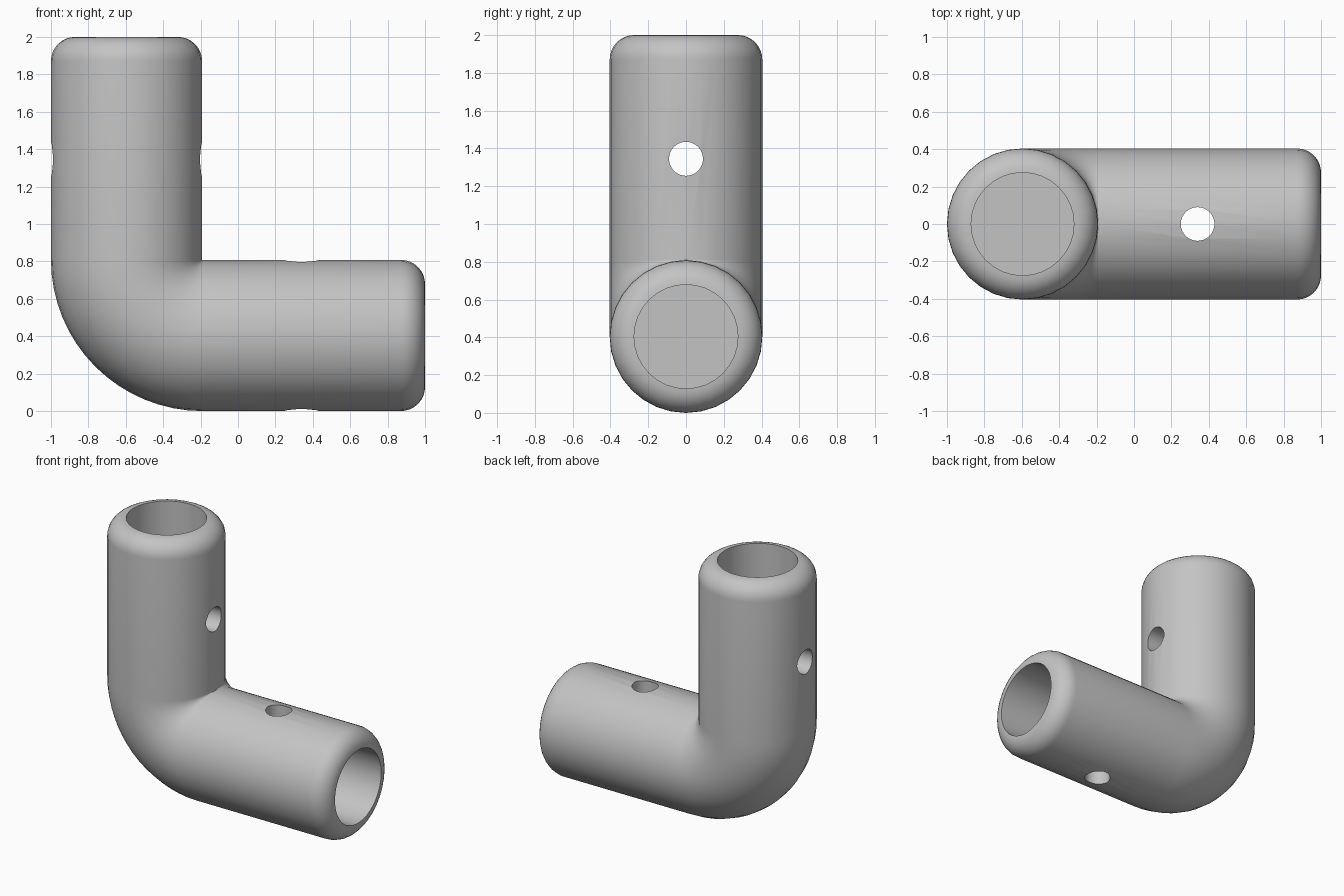
import bpy, bmesh, math
from mathutils import Vector

if "Cube" in bpy.data.objects:
    bpy.data.objects.remove(bpy.data.objects["Cube"])

R, BORE, SIDES = 0.404, 0.275, 32       # outer radius, bore radius, sides
FILLET = R - BORE                       # rounded lip
CORNER = Vector((-0.19, 0, 0.81))       # centre of the bend
BEND = 0.406
AX, AZ = CORNER.x - BEND, CORNER.z - BEND   # axes of the two arms

grey = bpy.data.materials.new("grey")
grey.diffuse_color = (0.55, 0.55, 0.55, 1)
grey.use_nodes = True
grey.node_tree.nodes["Principled BSDF"].inputs["Base Color"].default_value = grey.diffuse_color

# Arm profile from bore floor, over the rounded lip, back along the outside
# given as (distance back from the open end, radius)
DEPTH = 2 - CORNER.z
arm = [(DEPTH, BORE), (0, BORE)]
for i in range(1, 9):
    a = math.pi / 2 * i / 8
    arm.append((FILLET * (1 - math.cos(a)), BORE + FILLET * math.sin(a)))
arm.append((DEPTH, R))

# Rings: centre, direction of travel, radius
down, right, across = Vector((0, 0, -1)), Vector((1, 0, 0)), Vector((0, 1, 0))
rings = [(Vector((AX, 0, 2 - d)), down, r) for d, r in arm]
for i in range(1, 16):
    a = math.pi / 2 * i / 16
    centre = CORNER + BEND * Vector((-math.cos(a), 0, -math.sin(a)))
    rings.append((centre, Vector((math.sin(a), 0, -math.cos(a))), R))
rings += [(Vector((1 - d * 1.19 / DEPTH, 0, AZ)), right, r) for d, r in reversed(arm)]

# Sweep the rings into one closed elbow
bm = bmesh.new()
loops = []
for centre, direction, radius in rings:
    side = direction.cross(across)
    loops.append([bm.verts.new(centre + radius * (
        math.cos(math.tau * k / SIDES) * across + math.sin(math.tau * k / SIDES) * side))
        for k in range(SIDES)])
for a, b in zip(loops, loops[1:]):
    for k in range(SIDES):
        j = (k + 1) % SIDES
        bm.faces.new((a[k], a[j], b[j], b[k]))
bm.faces.new(loops[0])                  # bore floors
bm.faces.new(loops[-1])
bmesh.ops.recalc_face_normals(bm, faces=bm.faces[:])
mesh = bpy.data.meshes.new("pipe_elbow")
bm.to_mesh(mesh)
bm.free()
elbow = bpy.data.objects.new("pipe_elbow", mesh)
bpy.context.collection.objects.link(elbow)
mesh.materials.append(grey)

# Pin holes drilled through both walls of each arm
for location, tilt in (((AX, 0, 1.345), math.pi / 2), ((0.34, 0, AZ), 0)):
    bpy.ops.mesh.primitive_cylinder_add(vertices=32, radius=0.09, depth=1.1,
                                        location=location, rotation=(0, tilt, 0))
    drill = bpy.context.object
    drill.name = "drill"
    drill.hide_render = True
    bpy.ops.object.select_all(action='DESELECT')
    bpy.context.view_layer.objects.active = elbow
    elbow.select_set(True)
    cut = elbow.modifiers.new("pin_hole", 'BOOLEAN')
    cut.operation, cut.solver, cut.object = 'DIFFERENCE', 'EXACT', drill
    bpy.ops.object.modifier_apply(modifier=cut.name)
    bpy.data.objects.remove(drill)

bpy.ops.object.shade_smooth_by_angle(angle=math.radians(35))
